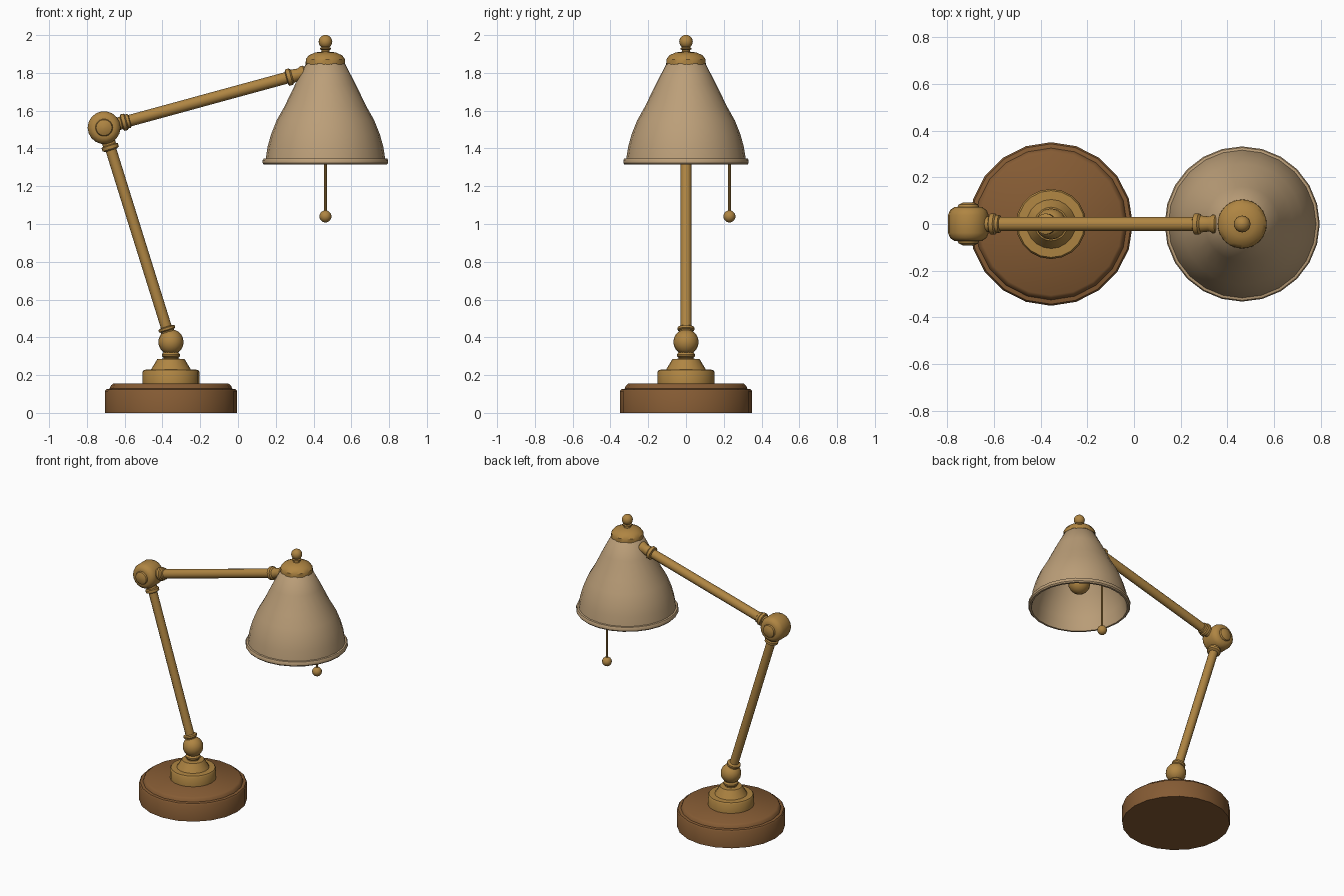
import bpy, bmesh, math
from mathutils import Vector

if "Cube" in bpy.data.objects:
    bpy.data.objects.remove(bpy.data.objects["Cube"])


def material(name, rgb):
    m = bpy.data.materials.new(name)
    m.diffuse_color = (*rgb, 1)
    m.use_nodes = True
    m.node_tree.nodes["Principled BSDF"].inputs["Base Color"].default_value = m.diffuse_color
    return m


WOOD = material("brown wood", (0.235, 0.105, 0.034))
BRASS = material("aged brass", (0.43, 0.235, 0.055))
CREAM = material("tan shade", (0.50, 0.345, 0.19))


def lathe(name, mat, origin, axis, profile, seg=16, closed=False, angle=35, shift=None):
    """Spin (radius, distance along axis) points around an axis."""
    axis = Vector(axis).normalized()
    u = Vector((0, 1, 0)) if abs(axis.y) < 0.9 else Vector((1, 0, 0))
    u = (u - axis * u.dot(axis)).normalized()
    v = axis.cross(u)
    bm = bmesh.new()
    rings = []
    for k, (r, t) in enumerate(profile):
        ring = []
        for i in range(seg):
            a = 2 * math.pi * i / seg
            d = t + (shift(k, i) if shift else 0)
            ring.append(bm.verts.new(Vector(origin) + axis * d
                                     + (u * math.cos(a) + v * math.sin(a)) * r))
        rings.append(ring)
    pairs = list(zip(rings, rings[1:]))
    if closed:
        pairs.append((rings[-1], rings[0]))
    else:
        bm.faces.new(rings[0])
        bm.faces.new(rings[-1])
    for a, b in pairs:
        for i in range(seg):
            j = (i + 1) % seg
            bm.faces.new((a[i], a[j], b[j], b[i]))
    bmesh.ops.remove_doubles(bm, verts=bm.verts, dist=1e-5)
    bmesh.ops.recalc_face_normals(bm, faces=bm.faces)
    me = bpy.data.meshes.new(name)
    bm.to_mesh(me)
    bm.free()
    ob = bpy.data.objects.new(name, me)
    bpy.context.collection.objects.link(ob)
    me.materials.append(mat)
    bpy.ops.object.select_all(action='DESELECT')
    ob.select_set(True)
    bpy.context.view_layer.objects.active = ob
    bpy.ops.object.shade_smooth_by_angle(angle=math.radians(angle))
    return ob


def ball(name, centre, r, seg=16):
    n = 10
    pts = [(max(r * math.sin(math.pi * i / n), 0.001), -r * math.cos(math.pi * i / n))
           for i in range(n + 1)]
    return lathe(name, BRASS, centre, (0, 0, 1), pts, seg)


BX, SX = -0.355, 0.463
UP = (0, 0, 1)
pivot = Vector((BX, 0, 0.375))
elbow = Vector((-0.709, 0, 1.51))
head = Vector((SX, 0, 1.83))

# Base: wooden disc and stepped brass mount
lathe("wooden_base", WOOD, (BX, 0, 0), UP,
      [(0.35, 0), (0.35, 0.115), (0.343, 0.125), (0.325, 0.128),
       (0.318, 0.145), (0.305, 0.155)], 20, angle=45)
lathe("base_mount", BRASS, (BX, 0, 0), UP,
      [(0.15, 0.15), (0.15, 0.218), (0.143, 0.228), (0.105, 0.23), (0.072, 0.285),
       (0.04, 0.287), (0.04, 0.293), (0.048, 0.3), (0.048, 0.31), (0.036, 0.325)], 20)
ball("pivot_ball", pivot, 0.067)

# Lower arm with collars at both ends
d = elbow - pivot
L = d.length
lathe("lower_arm", BRASS, pivot, d, [(0.029, 0.03), (0.029, L - 0.05)], 12)
lathe("lower_collar", BRASS, pivot, d,
      [(0.036, 0.05), (0.036, 0.062), (0.045, 0.068), (0.045, 0.08), (0.035, 0.085)], 16)
lathe("upper_collar", BRASS, pivot, d,
      [(0.032, L - 0.125), (0.045, L - 0.118), (0.045, L - 0.1),
       (0.036, L - 0.095), (0.036, L - 0.07)], 16)

# Elbow joint: barrel across y with a round bolt on each side
half = [(0.001, 0.093), (0.025, 0.091), (0.042, 0.083), (0.046, 0.073),
        (0.06, 0.072), (0.078, 0.06), (0.087, 0.038)]
lathe("elbow_joint", BRASS, elbow, (0, 1, 0),
      half + [(r, -t) for r, t in reversed(half)], 18)

# Upper arm with collars
d = head - elbow
L = d.length
lathe("upper_arm", BRASS, elbow, d, [(0.031, 0.05), (0.031, L - 0.09)], 12)
lathe("elbow_collar", BRASS, elbow, d,
      [(0.034, 0.06), (0.034, 0.095), (0.045, 0.1), (0.045, 0.118), (0.038, 0.124),
       (0.038, 0.138), (0.031, 0.142)], 16)
lathe("head_collar", BRASS, elbow, d,
      [(0.032, L - 0.215), (0.045, L - 0.21), (0.045, L - 0.19), (0.036, L - 0.182),
       (0.032, L - 0.145), (0.04, L - 0.13), (0.04, L - 0.115), (0.03, L - 0.105),
       (0.03, L - 0.07)], 16)

# Bell shade: outer wall, rolled rim and inner wall
outer = [(0.06, 1.875), (0.1, 1.855), (0.16, 1.74), (0.217, 1.622), (0.258, 1.55),
         (0.288, 1.475), (0.306, 1.41), (0.316, 1.348)]
rim = [(0.327, 1.346), (0.332, 1.338), (0.332, 1.322), (0.325, 1.314), (0.312, 1.314)]
inner = [(r - 0.012, z - 0.004) for r, z in reversed(outer)]
lathe("lamp_shade", CREAM, (SX, 0, 0), UP, outer + rim + inner, 24, closed=True, angle=40)

# Scalloped cap and finial
lathe("shade_cap", BRASS, (SX, 0, 0), UP,
      [(0.094, 1.846), (0.105, 1.85), (0.104, 1.872), (0.088, 1.893), (0.055, 1.908),
       (0.022, 1.912), (0.022, 1.922), (0.03, 1.926), (0.03, 1.932), (0.016, 1.938),
       (0.016, 1.95)],
      32, shift=lambda k, i: -0.012 if k < 2 and i % 4 < 2 else 0)
ball("finial", (SX, 0, 1.965), 0.036)

# Socket and bulb inside the shade
lathe("bulb_socket", BRASS, (SX, 0, 0), UP, [(0.04, 1.54), (0.05, 1.6), (0.05, 1.86)], 16)
ball("bulb", (SX, 0, 1.49), 0.072)

# Pull cord and its bead
lathe("pull_cord", BRASS, (SX, 0.23, 0), UP, [(0.007, 1.04), (0.007, 1.58)], 8)
ball("pull_bead", (SX, 0.23, 1.04), 0.032)
